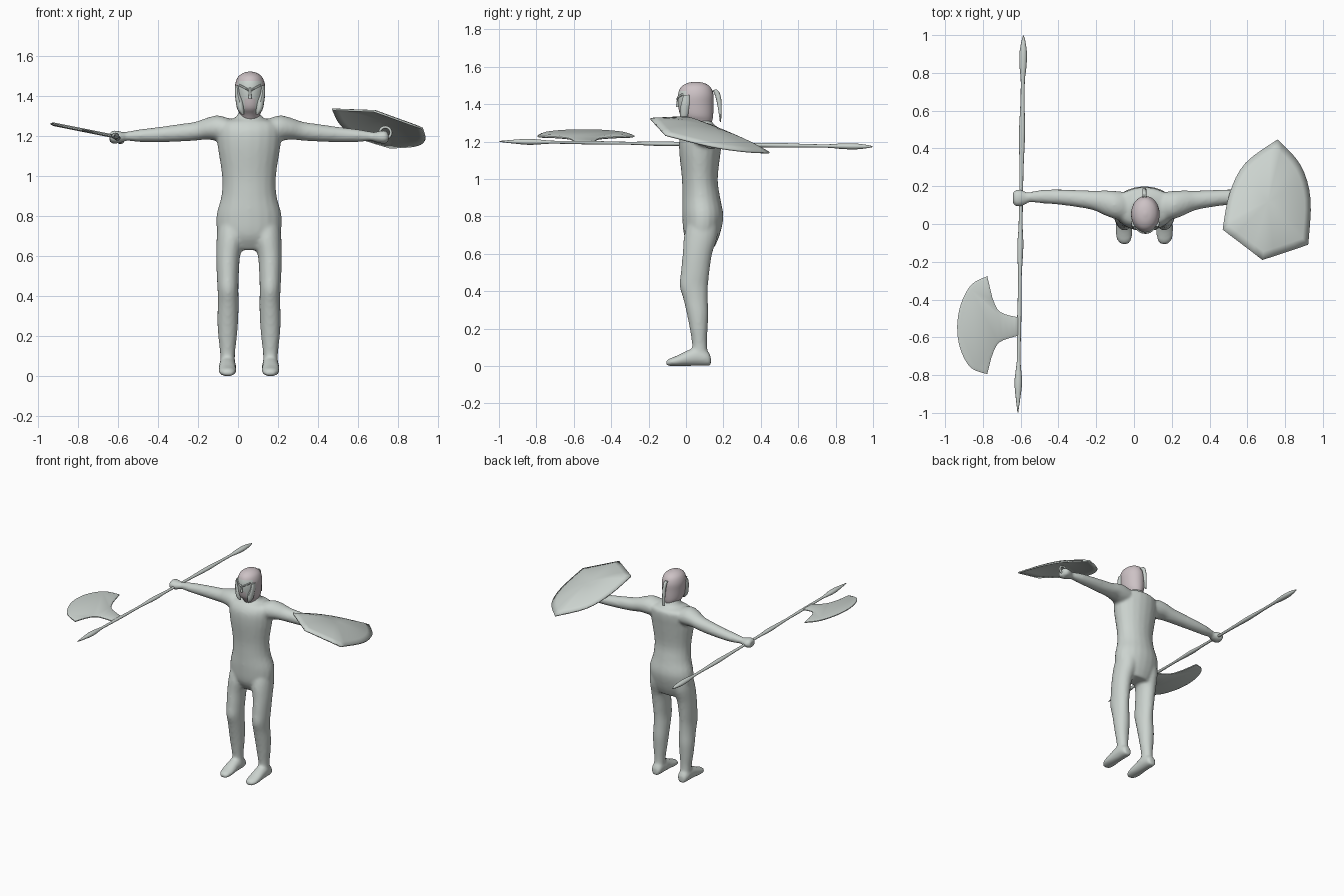
import bpy, bmesh, math
from mathutils import Vector

cube = bpy.data.objects.get("Cube")
if cube:
    bpy.data.objects.remove(cube, do_unlink=True)

X, Y, Z = Vector((1, 0, 0)), Vector((0, 1, 0)), Vector((0, 0, 1))
MID = 0.055  # centre line of the figure


def material(name, rgb):
    m = bpy.data.materials.new(name)
    m.use_nodes = True
    m.diffuse_color = (*rgb, 1)
    m.node_tree.nodes["Principled BSDF"].inputs["Base Color"].default_value = (*rgb, 1)
    return m


GREY = material("pale_green_grey", (0.60, 0.65, 0.62))
PINK = material("pale_pink_grey", (0.61, 0.54, 0.56))


def spline(pts, steps=4):
    """Catmull-Rom interpolation of tuples of any length."""
    out = []
    for i in range(len(pts) - 1):
        a, b, c, d = (pts[max(0, min(len(pts) - 1, i + k))] for k in (-1, 0, 1, 2))
        for s in range(steps):
            t = s / steps
            out.append(tuple(q + 0.5 * t * (r - p + t * (2 * p - 5 * q + 4 * r - w + t * (3 * (q - r) + w - p)))
                             for p, q, r, w in zip(a, b, c, d)))
    return out + [tuple(pts[-1])]


def loft(bm, rings, u, v, sides=20):
    """Skin of ellipses; each ring is (x, y, z, radius_u, radius_v)."""
    loops = []
    for x, y, z, ru, rv in spline(rings):
        loops.append([bm.verts.new(Vector((x, y, z)) + u * ru * math.cos(k * math.tau / sides)
                                   + v * rv * math.sin(k * math.tau / sides)) for k in range(sides)])
    faces = [bm.faces.new(loops[0]), bm.faces.new(loops[-1])]
    for a, b in zip(loops, loops[1:]):
        for k in range(sides):
            j = (k + 1) % sides
            faces.append(bm.faces.new((a[k], a[j], b[j], b[k])))
    bmesh.ops.recalc_face_normals(bm, faces=faces)


def finish(bm, name, mats=(GREY,), angle=40):
    me = bpy.data.meshes.new(name)
    bm.to_mesh(me)
    bm.free()
    ob = bpy.data.objects.new(name, me)
    bpy.context.collection.objects.link(ob)
    for m in mats:
        me.materials.append(m)
    bpy.ops.object.select_all(action='DESELECT')
    ob.select_set(True)
    bpy.context.view_layer.objects.active = ob
    bpy.ops.object.shade_smooth_by_angle(angle=math.radians(angle))
    return ob


def upright(x, rows):
    """Rows of (z, x offset, half width, front y, back y) as ring data."""
    return [(x(d), (f + b) / 2, z, r, (b - f) / 2) for z, d, r, f, b in rows]


# Body: torso, legs, feet, arms and hands fused into one skin
bm = bmesh.new()
loft(bm, upright(lambda d: MID, [
    (0.63, 0, .11, .03, .15), (0.70, 0, .155, -.01, .18), (0.80, 0, .163, -.02, .2),
    (0.90, 0, .138, -.02, .183), (1.0, 0, .135, -.022, .17), (1.14, 0, .156, -.036, .185),
    (1.22, 0, .163, -.034, .195), (1.265, 0, .15, -.01, .19), (1.29, 0, .07, .02, .15),
    (1.33, 0, .048, .03, .13)]), X, Y)

for s in (-1, 1):
    side = lambda d: MID + s * d
    loft(bm, upright(side, [
        (.80, .085, .065, .02, .17), (.70, .09, .071, -.01, .17), (.60, .104, .06, -.018, .14),
        (.50, .106, .055, -.028, .125), (.43, .105, .052, -.034, .118), (.36, .104, .052, -.015, .117),
        (.28, .106, .052, .004, .12), (.20, .107, .047, .02, .116), (.12, .107, .038, .032, .113),
        (.05, .107, .037, .035, .118)]), X, Y)
    # foot, lofted from heel to toe
    loft(bm, [(side(d), y, h / 2, r, h / 2) for y, d, r, h in [
        (.133, .107, .022, .05), (.115, .107, .037, .08), (.06, .107, .042, .10), (.01, .108, .043, .085),
        (-.05, .108, .045, .055), (-.09, .106, .036, .04), (-.108, .105, .016, .026)]], X, Z)
    # arm from shoulder to wrist
    loft(bm, [(side(d), y, z, ry, rz) for d, y, z, ry, rz in [
        (.07, .09, 1.225, .075, .05), (.15, .1, 1.237, .075, .064), (.21, .112, 1.235, .066, .054),
        (.27, .125, 1.222, .052, .047), (.36, .135, 1.213, .045, .043), (.46, .143, 1.205, .04, .037),
        (.55, .145, 1.2, .035, .031), (.615, .142, 1.197, .026, .022), (.65, .14, 1.195, .03, .024)]], Y, Z)
    # closed hand
    loft(bm, [(side(d), .137, 1.193, ry, rz) for d, ry, rz in [
        (.615, .024, .02), (.64, .04, .028), (.675, .046, .034), (.695, .034, .024)]], Y, Z)
body = finish(bm, "body")
mod = body.modifiers.new("Fuse", 'REMESH')
mod.mode = 'VOXEL'
mod.voxel_size = 0.01
mod.use_smooth_shade = True
mod = body.modifiers.new("Relax", 'SMOOTH')
mod.factor = 0.5
mod.iterations = 5

# Head with a grey face opening and pink mouth and skull
bm = bmesh.new()
loft(bm, upright(lambda d: MID + .005, [
    (1.26, 0, .04, .03, .12), (1.305, 0, .05, .0, .138), (1.34, 0, .066, -.03, .145),
    (1.40, 0, .073, -.043, .147), (1.45, 0, .075, -.043, .147), (1.49, 0, .062, -.028, .132),
    (1.512, 0, .036, .005, .1), (1.52, 0, .006, .045, .06)]), X, Y, 32)
for f in bm.faces:
    c = f.calc_center_median()
    mouth = abs(c.x - .06) < .026 and c.z < 1.385
    f.material_index = 0 if c.y < 0 and c.z < 1.475 and not mouth else 1
finish(bm, "head", (GREY, PINK))

# Helmet cheek guards, brows and nose guard
bm = bmesh.new()
for s in (-1, 1):
    loft(bm, [(.06 + s * d, y, z, rx, ry) for d, y, z, rx, ry in [
        (.035, -.012, 1.305, .006, .006), (.046, -.01, 1.33, .016, .02), (.052, -.006, 1.37, .019, .026),
        (.062, .0, 1.41, .013, .024), (.064, .004, 1.45, .01, .018)]], X, Y, 12)
    loft(bm, [(.06 + s * d, y, z, .007, .006) for d, y, z in [
        (.004, -.043, 1.425), (.025, -.04, 1.438), (.052, -.02, 1.452)]], Y, Z, 10)
loft(bm, [(.06, -.045, 1.385, .009, .009), (.06, -.045, 1.41, .006, .006),
          (.06, -.042, 1.44, .005, .005)], X, Y, 10)
finish(bm, "face_guard")

# Hanging plume behind the head
bm = bmesh.new()
loft(bm, [(MID, y, z, .011, r) for y, z, r in [
    (.13, 1.462, .006), (.15, 1.475, .011), (.167, 1.455, .014), (.178, 1.41, .013),
    (.183, 1.35, .008), (.184, 1.305, .003)]], X, (Y + Z * 0.4).normalized(), 12)
finish(bm, "plume")

# Pole with a leaf point at each end and swollen grips
bm = bmesh.new()
loft(bm, [(-.6 + .015 * y, y, 1.187 - .014 * y, r, r * .75 + .001) for y, r in [
    (-.998, .002), (-.93, .011), (-.84, .02), (-.75, .012), (-.70, .009), (-.5, .011), (-.3, .009),
    (-.12, .016), (-.02, .011), (.12, .01), (.3, .011), (.48, .016), (.64, .011), (.76, .011),
    (.83, .018), (.9, .02), (.96, .012), (.998, .002)]], X, Z, 12)
finish(bm, "pole")

# Axe blade: crescent outline with a tilted, ridged plate
outer = spline([(-.777, -.276), (-.86, -.32), (-.915, -.42), (-.936, -.54), (-.92, -.66),
                (-.865, -.76), (-.777, -.795)])
inner = spline([(-.756, -.71), (-.715, -.628), (-.61, -.59)])
socket = spline([(-.61, -.495), (-.71, -.465), (-.75, -.39)])
bm = bmesh.new()
tilt = lambda x: 1.195 - (x + .61) * .2
base = bm.faces.new([bm.verts.new((x, y, tilt(x) - .003)) for x, y in outer + inner + socket])
ext = bmesh.ops.extrude_face_region(bm, geom=[base], use_keep_orig=True)["geom"]
for e in ext:
    if isinstance(e, bmesh.types.BMVert):
        e.co.z += .006
bmesh.ops.recalc_face_normals(bm, faces=bm.faces)
bmesh.ops.inset_individual(bm, faces=[f for f in bm.faces if len(f.verts) > 4], thickness=.016, depth=.006)
finish(bm, "axe_blade")

# Shield: domed shell inside a pointed rim
right_edge = spline([(.92, -.11, 1.235), (.932, .13, 1.175), (.88, .31, 1.148), (.76, .445, 1.14)])
left_edge = spline([(.76, .445, 1.14), (.59, .32, 1.195), (.507, .16, 1.26), (.47, -.03, 1.33)])
front = [tuple(Vector(a).lerp(Vector(b), k / 4)) for a, b in
         [((.47, -.03, 1.33), (.68, -.19, 1.322)), ((.68, -.19, 1.322), (.92, -.11, 1.235))] for k in range(4)]
rim = [Vector(p) for p in right_edge[:-1] + left_edge[:-1] + front]
centre = Vector((.71, .12, 1.217))
bm = bmesh.new()
top = bm.verts.new(centre + Z * .06)
last = None
for i in range(1, 8):
    t = i / 7
    ring = [bm.verts.new(centre.lerp(p, t) + Z * .06 * (1 - t * t)) for p in rim]
    for k in range(len(ring)):
        j = (k + 1) % len(ring)
        bm.faces.new((top, ring[k], ring[j]) if last is None else (last[k], ring[k], ring[j], last[j]))
    last = ring
bmesh.ops.recalc_face_normals(bm, faces=bm.faces)
shield = finish(bm, "shield")
mod = shield.modifiers.new("Thickness", 'SOLIDIFY')
mod.thickness = 0.01
mod.offset = 0

# Shield grip
bpy.ops.mesh.primitive_torus_add(location=(.735, .137, 1.215), rotation=(math.pi / 2, 0, 0),
                                 major_radius=.028, minor_radius=.007, major_segments=20, minor_segments=8)
grip = bpy.context.object
grip.name = "shield_grip"
grip.data.materials.append(GREY)
bpy.ops.object.shade_smooth()
